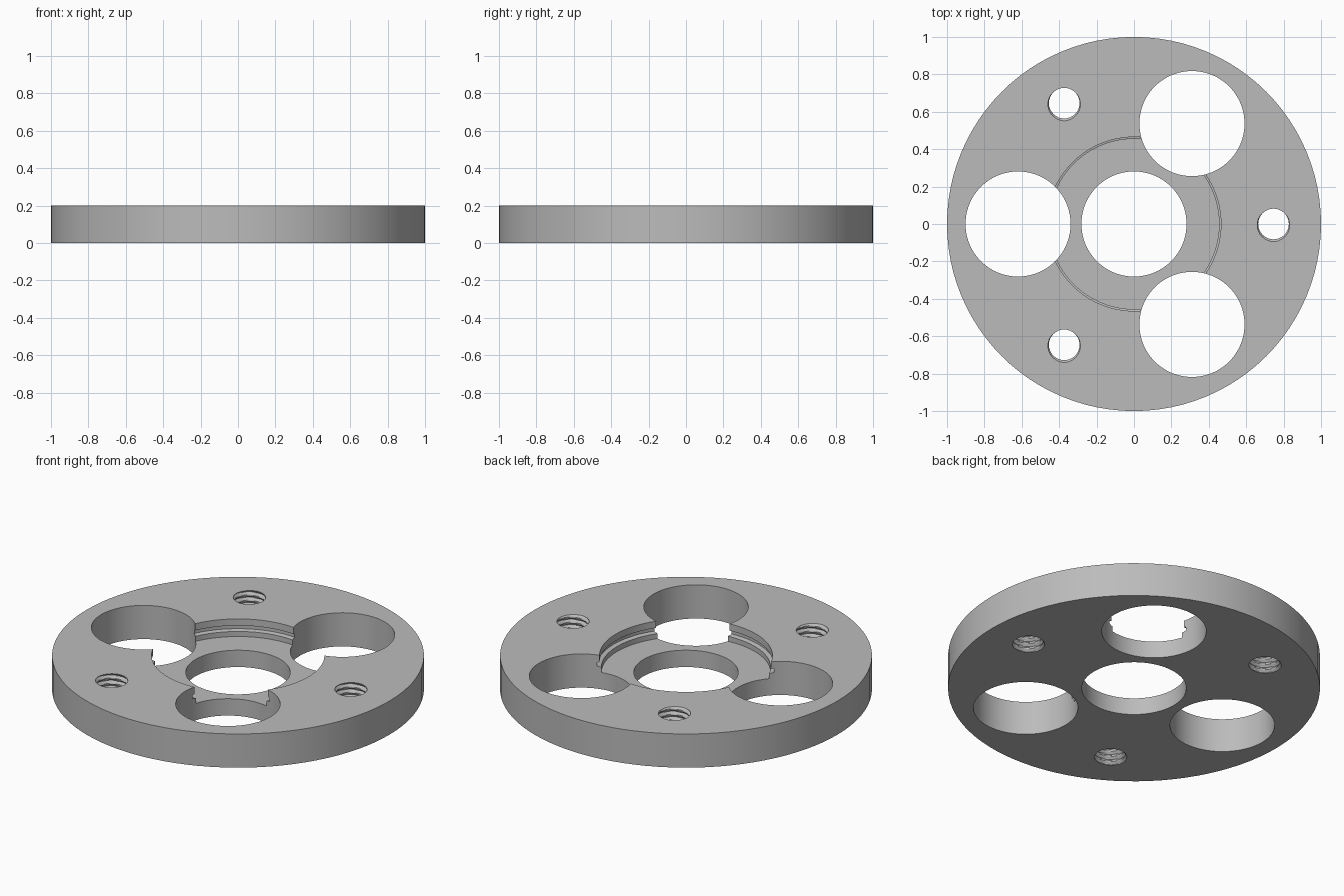
import bpy, bmesh
from math import cos, sin, pi, radians

default = bpy.data.objects.get("Cube")
if default:
    bpy.data.objects.remove(default, do_unlink=True)

HEIGHT = 0.2
SEGMENTS = 96

steel = bpy.data.materials.new("plain grey")
steel.use_nodes = True
grey = (0.5, 0.5, 0.5, 1)
steel.diffuse_color = grey
steel.node_tree.nodes["Principled BSDF"].inputs["Base Color"].default_value = grey


def stacked_solid(name, segments, levels, ring_point, location=(0, 0)):
    """Closed solid made of stacked rings; ring_point(level, angle) gives (radius, z)."""
    bm = bmesh.new()
    rings = []
    for level in levels:
        ring = []
        for i in range(segments):
            a = 2 * pi * i / segments
            r, z = ring_point(level, a)
            ring.append(bm.verts.new((r * cos(a), r * sin(a), z)))
        rings.append(ring)
    for low, high in zip(rings, rings[1:]):
        for i in range(segments):
            j = (i + 1) % segments
            bm.faces.new((low[i], low[j], high[j], high[i]))
    bm.faces.new(rings[0][::-1])
    bm.faces.new(rings[-1])
    mesh = bpy.data.meshes.new(name)
    bm.to_mesh(mesh)
    bm.free()
    mesh.materials.append(steel)
    ob = bpy.data.objects.new(name, mesh)
    ob.location = (*location, 0)
    bpy.context.collection.objects.link(ob)
    return ob


def turned(name, profile, location=(0, 0), segments=SEGMENTS):
    return stacked_solid(name, segments, profile, lambda p, a: p, location)


def threaded(name, location):
    """Screw-shaped cutter: a V thread wound up a straight core."""
    pitch, core, depth, step = 0.032, 0.082, 0.013, 0.004

    def point(z, a):
        phase = (z / pitch - a / (2 * pi)) % 1
        return core + depth * max(0, 1 - abs(2 * phase - 1) * 1.25), z

    levels = [-0.02 + step * k for k in range(61)]
    return stacked_solid(name, 32, levels, point, location)


def polar(radius, degrees):
    a = radians(degrees)
    return radius * cos(a), radius * sin(a)


# Round plate
plate = turned("flange_plate", [(1, 0), (1, HEIGHT)])

# Central bore and stepped recess with a retaining groove
straight = [(0.281, -0.1), (0.281, HEIGHT + 0.1)]
cutters = [
    turned("bore_cutter", straight),
    turned("recess_cutter", [(0.455, 0.1), (0.455, 0.13), (0.48, 0.135), (0.48, 0.155),
                             (0.465, 0.16), (0.465, HEIGHT + 0.1)]),
]

# Three large openings and three threaded screw holes between them
for angle in (60, 180, 300):
    cutters.append(turned("opening_cutter", straight, polar(0.62, angle)))
    cutters.append(threaded("screw_hole_cutter", polar(0.746, angle + 60)))

# Cut everything out and keep only the finished plate
bpy.context.view_layer.objects.active = plate
plate.select_set(True)
for cutter in cutters:
    cutter.hide_render = True
    mod = plate.modifiers.new("cut", "BOOLEAN")
    mod.operation = "DIFFERENCE"
    mod.solver = "EXACT"
    mod.object = cutter
    bpy.ops.object.modifier_apply(modifier=mod.name)
for cutter in cutters:
    bpy.data.objects.remove(cutter, do_unlink=True)

bpy.ops.object.shade_smooth_by_angle(angle=radians(25))
